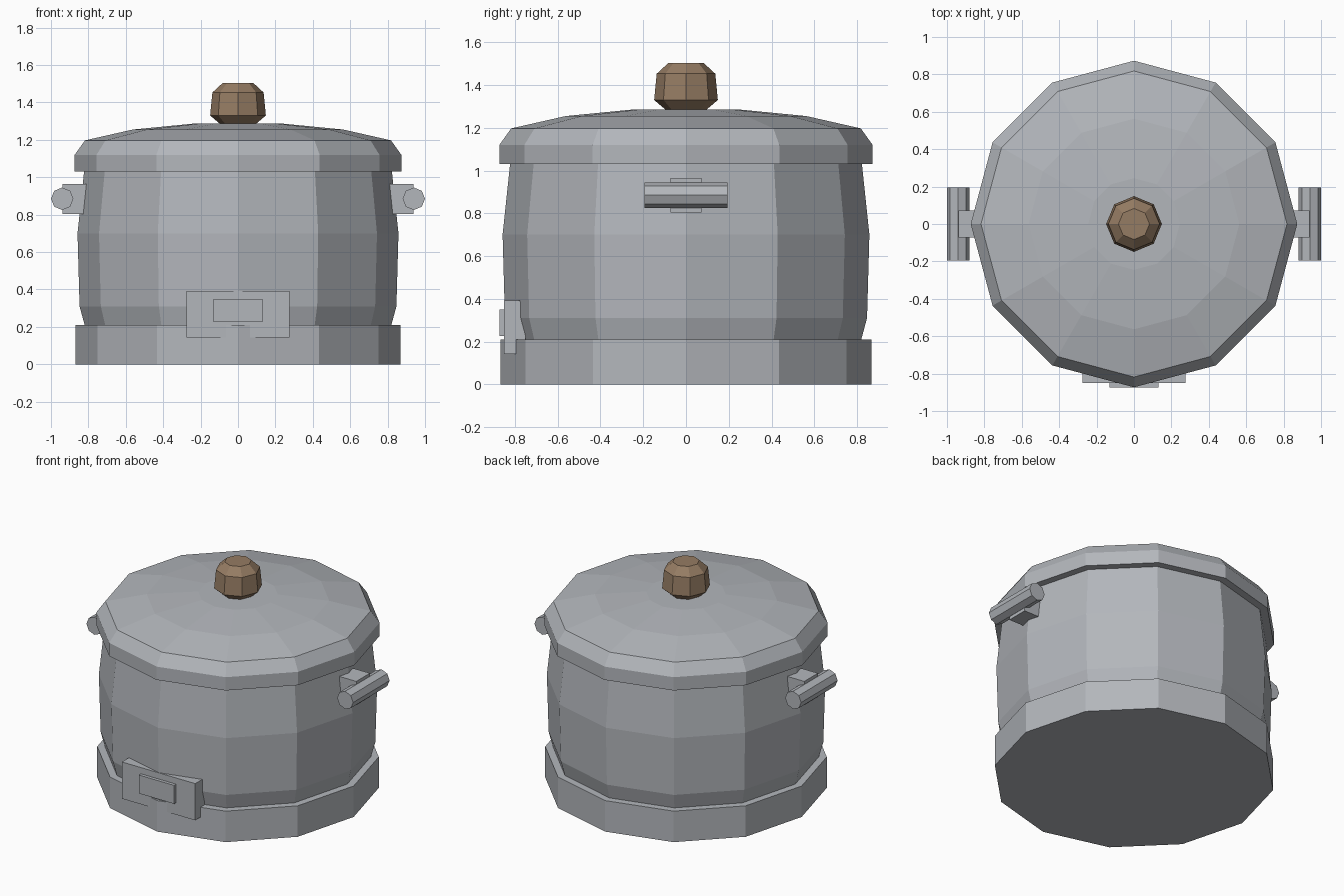
import bpy, bmesh, math

if "Cube" in bpy.data.objects:
    bpy.data.objects.remove(bpy.data.objects["Cube"])


def material(name, rgb):
    m = bpy.data.materials.new(name)
    m.diffuse_color = (*rgb, 1)
    m.use_nodes = True
    m.node_tree.nodes["Principled BSDF"].inputs["Base Color"].default_value = m.diffuse_color
    return m


steel = material("brushed_steel", (0.45, 0.47, 0.50))
wood = material("brown_wood", (0.30, 0.20, 0.125))


def finish(bm, name, mat):
    bmesh.ops.recalc_face_normals(bm, faces=bm.faces)
    me = bpy.data.meshes.new(name)
    bm.to_mesh(me)
    bm.free()
    me.materials.append(mat)
    ob = bpy.data.objects.new(name, me)
    bpy.context.collection.objects.link(ob)
    return ob


def lathe(name, profile, sides, mat):
    """Closed faceted solid from (radius, z) rings, corners on the axes."""
    bm = bmesh.new()
    rings = []
    for r, z in profile:
        rings.append([bm.verts.new((r * math.cos(2 * math.pi * i / sides),
                                    r * math.sin(2 * math.pi * i / sides), z))
                      for i in range(sides)])
    for a, b in zip(rings, rings[1:]):
        for i in range(sides):
            j = (i + 1) % sides
            bm.faces.new((a[i], a[j], b[j], b[i]))
    bm.faces.new(rings[0])
    bm.faces.new(rings[-1])
    return finish(bm, name, mat)


def box(name, lo, hi, mat):
    bm = bmesh.new()
    bmesh.ops.create_cube(bm, size=1)
    for v in bm.verts:
        v.co = [(l + h) / 2 + c * (h - l) for l, h, c in zip(lo, hi, v.co)]
    return finish(bm, name, mat)


# Pot: base band, bulging body, domed lid and knob
lathe("base_band", [(0.868, 0), (0.868, 0.21)], 12, steel)
lathe("pot_body", [(0.80, 0.15), (0.82, 0.21), (0.847, 0.31), (0.858, 0.70),
                   (0.822, 1.04)], 12, steel)
lathe("lid", [(0.873, 1.03), (0.873, 1.12), (0.818, 1.197), (0.563, 1.255),
              (0.245, 1.286)], 12, steel)
lathe("lid_knob", [(0.09, 1.28), (0.149, 1.33), (0.137, 1.453),
                   (0.083, 1.503)], 8, wood)

# Side handles: bracket and octagonal grip bar
for side, s in (("right", 1), ("left", -1)):
    xs = sorted((s * 0.78, s * 0.938))
    box(side + "_handle_bracket", (xs[0], -0.073, 0.804), (xs[1], 0.073, 0.965), steel)
    bar = lathe(side + "_handle_bar", [(0.06, -0.195), (0.06, 0.195)], 8, steel)
    bar.rotation_euler = (math.pi / 2, 0, 0)
    bar.location = (s * 0.94, 0, 0.885)

# Front control panel with raised plate
box("control_panel", (-0.275, -0.851, 0.143), (0.275, -0.75, 0.392), steel)
box("control_plate", (-0.132, -0.873, 0.225), (0.132, -0.80, 0.35), steel)
